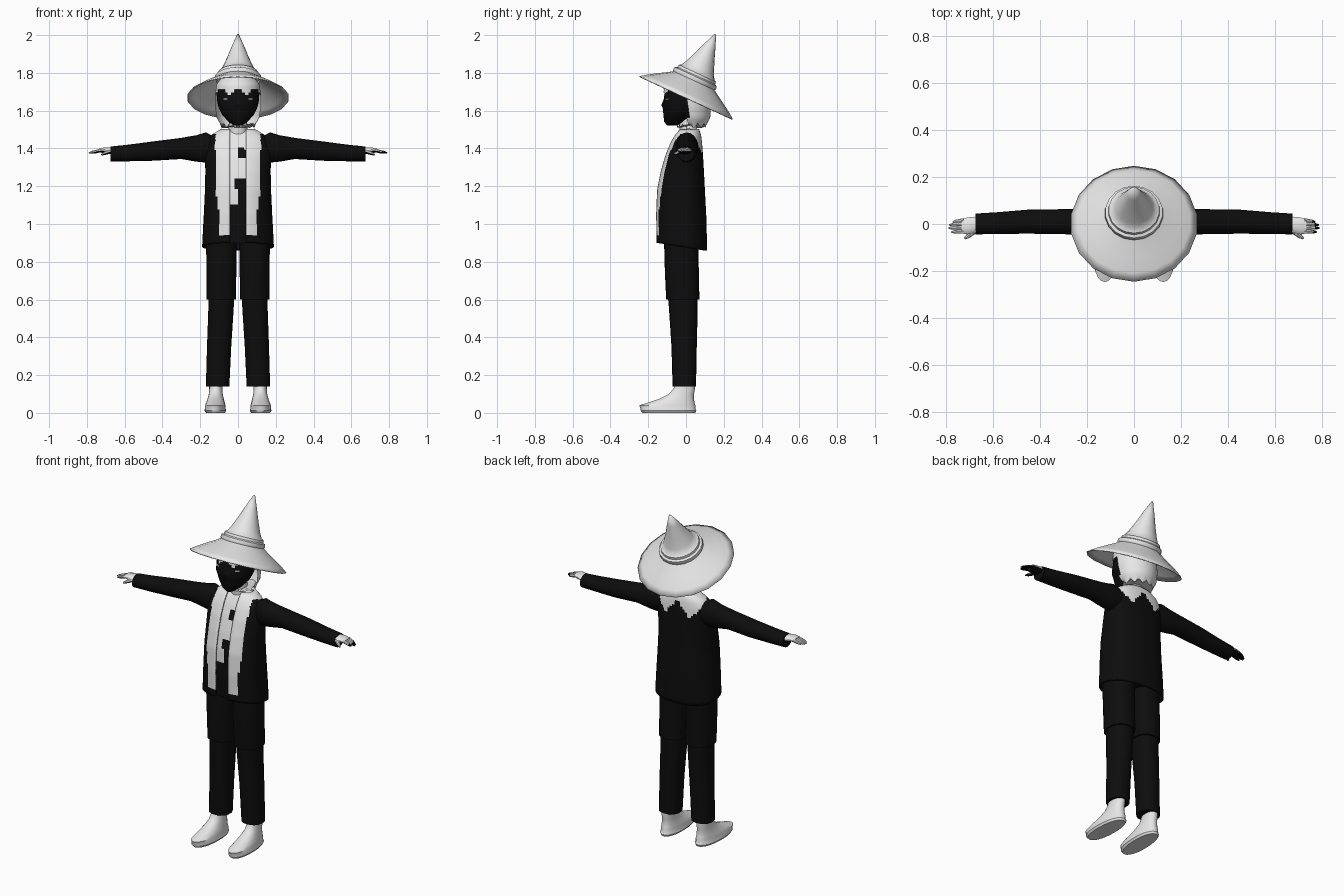
import bpy, bmesh, math
from mathutils import Vector, Matrix

if "Cube" in bpy.data.objects:
    bpy.data.objects.remove(bpy.data.objects["Cube"])


def material(name, rgb):
    m = bpy.data.materials.new(name)
    m.diffuse_color = (*rgb, 1)
    m.use_nodes = True
    m.node_tree.nodes["Principled BSDF"].inputs["Base Color"].default_value = m.diffuse_color
    return m


PALE = material("pale_grey", (0.8, 0.8, 0.8))
BLACK = material("black", (0.004, 0.004, 0.004))


def finish(name, bm, rule=None, mat=PALE, thick=0, angle=40):
    """Turn a bmesh into a smooth object; rule(centre, normal) true = black."""
    bmesh.ops.recalc_face_normals(bm, faces=bm.faces)
    if rule:
        for f in bm.faces:
            f.material_index = 1 if rule(f.calc_center_median(), f.normal) else 0
    me = bpy.data.meshes.new(name)
    bm.to_mesh(me)
    bm.free()
    for m in ([PALE, BLACK] if rule else [mat]):
        me.materials.append(m)
    ob = bpy.data.objects.new(name, me)
    bpy.context.collection.objects.link(ob)
    bpy.ops.object.select_all(action='DESELECT')
    ob.select_set(True)
    bpy.context.view_layer.objects.active = ob
    bpy.ops.object.shade_smooth_by_angle(angle=math.radians(angle))
    if thick:
        s = ob.modifiers.new("thickness", 'SOLIDIFY')
        s.thickness, s.offset = thick, 0
    return ob


def resample(rings, n):
    """Linearly subdivide a list of rings into n + 1 even steps."""
    out, a, b = [], rings[0][0], rings[-1][0]
    for i in range(n + 1):
        p = a + (b - a) * i / n
        for r, q in zip(rings, rings[1:]):
            t = (p - r[0]) / (q[0] - r[0])
            if -1e-6 <= t <= 1 + 1e-6:
                out.append([u + (v - u) * t for u, v in zip(r, q)])
                break
    return out


def loft(rings, n=16, axis='z', power=1.0, gap=0, caps=True, tweak=None):
    """Skin rings (position, centre a, centre b, radius a, radius b)."""
    bm = bmesh.new()
    rows = []
    for p, a, b, ra, rb in rings:
        t0 = math.asin((gap / ra) ** (1 / power)) if gap else 0
        row = []
        for i in range(n + (1 if gap else 0)):
            t = t0 + (2 * math.pi - 2 * t0) * i / n
            s, c = math.sin(t), math.cos(t)
            u = a + ra * math.copysign(abs(s) ** power, s)
            v = b - rb * math.copysign(abs(c) ** power, c)
            co = Vector((u, v, p) if axis == 'z' else (p, u, v))
            row.append(bm.verts.new(tweak(co) if tweak else co))
        rows.append(row)
    for r, q in zip(rows, rows[1:]):
        for i in range(n):
            j = (i + 1) % len(r)
            bm.faces.new((r[i], r[j], q[j], q[i]))
    if caps and not gap:
        bm.faces.new(rows[0])
        bm.faces.new(rows[-1])
    return bm


def spans(rows):
    """Convert (z, half width, front y, back y) to centred rings."""
    return [(z, 0, (f + b) / 2, w, (b - f) / 2) for z, w, f, b in rows]


# Hat: a profile spun around an axis that leans backwards
hat_profile = [(.27, 0), (.24, .022), (.19, .054), (.14, .084), (.118, .1),
               (.122, .108), (.12, .122), (.108, .128), (.106, .142), (.094, .148),
               (.078, .178), (.054, .235), (.028, .305), (.002, .37)]
bm = loft([(t, 0, 0, r, r) for r, t in hat_profile], n=18, caps=False)
bm.transform(Matrix.Translation((0, 0, 1.667)) @ Matrix.Rotation(math.radians(-24.7), 4, 'X'))
finish("pointed_hat", bm, thick=.006)

# Head
head = spans([(1.522, .022, -.1, -.05), (1.54, .05, -.115, 0), (1.58, .085, -.12, .05),
              (1.61, .1, -.122, .07), (1.63, .106, -.13, .08), (1.66, .112, -.118, .095),
              (1.7, .113, -.112, .1), (1.74, .105, -.1, .1), (1.775, .075, -.07, .085)])
finish("head", loft(head, 24), mat=BLACK)
finish("neck", loft(spans([(1.44, .055, -.03, .07), (1.56, .045, -.04, .05)]), 16))

# Hair: a cap with the face opening removed and a wavy lower edge
def hair_edge(co):
    if co.z < 1.53:
        co.z += .012 * math.cos(14 * math.atan2(co.x, co.y))
    return co


hair = spans([(1.52, .088, -.05, .105), (1.56, .112, -.09, .128), (1.62, .122, -.11, .132),
              (1.68, .122, -.122, .125), (1.74, .114, -.115, .115), (1.785, .08, -.08, .1)])
bm = loft(resample(hair, 18), 40, tweak=hair_edge)
opening = [f for f in bm.faces for c in [f.calc_center_median()]
           if c.y < .01 and c.z < 1.70 + .018 * math.cos(c.x * 70) - .35 * max(0, abs(c.x) - .09)
           and len(f.verts) == 4]
bmesh.ops.delete(bm, geom=opening, context='FACES')
finish("hair", bm)

# Eyes: thin plates lying on the face
for s in (1, -1):
    bm = bmesh.new()
    bmesh.ops.create_cube(bm, size=1)
    bm.transform(Matrix.Translation((s * .064, -.1, 1.662))
                 @ Matrix.Rotation(s * math.radians(33), 4, 'Z') @ Matrix.Diagonal((.024, .006, .007, 1)))
    finish("eye", bm)

# Jacket: open front, pale lapels, pale pointed collar at the back
def jacket_black(c, n):
    x = abs(c.x)
    if c.y < 0 and n.y < .2:
        edge = .118 if c.z > 1.2 else max(.1, .118 - (1.2 - c.z) * .14)
        return x > edge or c.z < .94
    return x > .15 or c.z < 1.37 + 1.2 * abs(x - .08)


def hem(co):
    if co.z < 1.0:
        co.z -= .04 * (1.0 - co.z) / .1 * min(1, max(0, (co.y + .15) / .25))
    return co


body = [(1.5, .085, -.03, .065), (1.47, .135, -.055, .075), (1.43, .163, -.078, .08),
        (1.365, .17, -.105, .085), (1.28, .168, -.13, .09), (1.18, .17, -.15, .095),
        (1.05, .176, -.155, .102), (.9, .185, -.152, .107)]
finish("jacket", loft(resample(spans(body), 44), 72, power=.85, gap=.042, tweak=hem),
       jacket_black, thick=.01)

# Shirt: pale front with dark patches, dark waist
def shirt_black(c, n):
    if c.z < 1.11 or (c.z < 1.24 and c.x > 0) or (c.z < 1.24 and c.z > 1.19 and c.x > -.025):
        return True
    return 1.355 < c.z < 1.4 and 0 < c.x < 1.435 - c.z


inner = [(z, w - .02, f + .018, b - .015) for z, w, f, b in body]
finish("shirt", loft(resample(spans(inner), 44), 72, power=.85), shirt_black)

# Fingers: straight tapered tubes
def finger(name, a, b, r, rule):
    a, b = Vector(a), Vector(b)
    bm = loft([(0, 0, 0, r, r), (.7, 0, 0, r * .9, r * .85), (1, 0, 0, r * .4, r * .4)], 8)
    d = b - a
    bm.transform(Matrix.Translation(a) @ d.to_track_quat('Z', 'Y').to_matrix().to_4x4()
                 @ Matrix.Diagonal((1, 1, d.length, 1)))
    finish(name, bm, rule)


def hand_black(c, n):
    return n.z < -.25 or c.x > .755


for s in (1, -1):
    # Sleeve
    sleeve = [(.12, .01, 1.4, .05, .06), (.17, .005, 1.405, .06, .08), (.22, .008, 1.4, .057, .07),
              (.3, .01, 1.4, .054, .056), (.45, .01, 1.386, .052, .051),
              (.58, .004, 1.376, .047, .044), (.675, 0, 1.371, .045, .039)]
    finish("sleeve", loft([(s * r[0], *r[1:]) for r in sleeve], 18, 'x'), mat=BLACK)

    # Hand
    palm = [(.64, -.004, 1.384, .026, .02), (.68, -.004, 1.388, .036, .018),
            (.71, -.008, 1.39, .037, .015), (.735, -.01, 1.389, .031, .01)]
    finish("palm", loft([(s * r[0], *r[1:]) for r in palm], 14, 'x'), hand_black)
    for y0, y1, x1 in ((.016, .008, .772), (.001, -.004, .787), (-.015, -.017, .79), (-.031, -.034, .778)):
        finger("finger", (s * .725, y0, 1.39), (s * x1, y1, 1.376), .009, hand_black)
    finger("thumb", (s * .675, -.028, 1.385), (s * .722, -.062, 1.368), .011, hand_black)

    # Trouser leg: wide upper half over a narrower lower half
    upper = [(1.0, .088, -.02, .078, .085), (.9, .088, -.026, .082, .09), (.75, .088, -.022, .08, .09),
             (.6, .088, -.017, .079, .088)]
    lower = [(.64, .088, -.018, .07, .08), (.55, .09, -.014, .068, .076),
             (.35, .1, -.01, .065, .067), (.14, .108, -.009, .063, .062)]
    for name, rows in (("upper_trouser", upper), ("lower_trouser", lower)):
        finish(name, loft([(r[0], s * r[1], *r[2:]) for r in rows], 18, power=.88), mat=BLACK)

    # Shoe, with the toe turned slightly outwards
    shoe = [(0, .05, -.23, .05), (.012, .058, -.24, .055), (.02, .055, -.24, .05),
            (.04, .054, -.247, .05), (.055, .049, -.2, .045), (.075, .043, -.14, .042),
            (.1, .037, -.09, .042), (.13, .035, -.065, .048), (.16, .035, -.06, .045)]

    def place(co):
        return co + Vector((s * (.12 - .03 * (co.y + .1)), 0, 0))
    finish("shoe", loft(spans(shoe), 24, power=.9, tweak=place))
